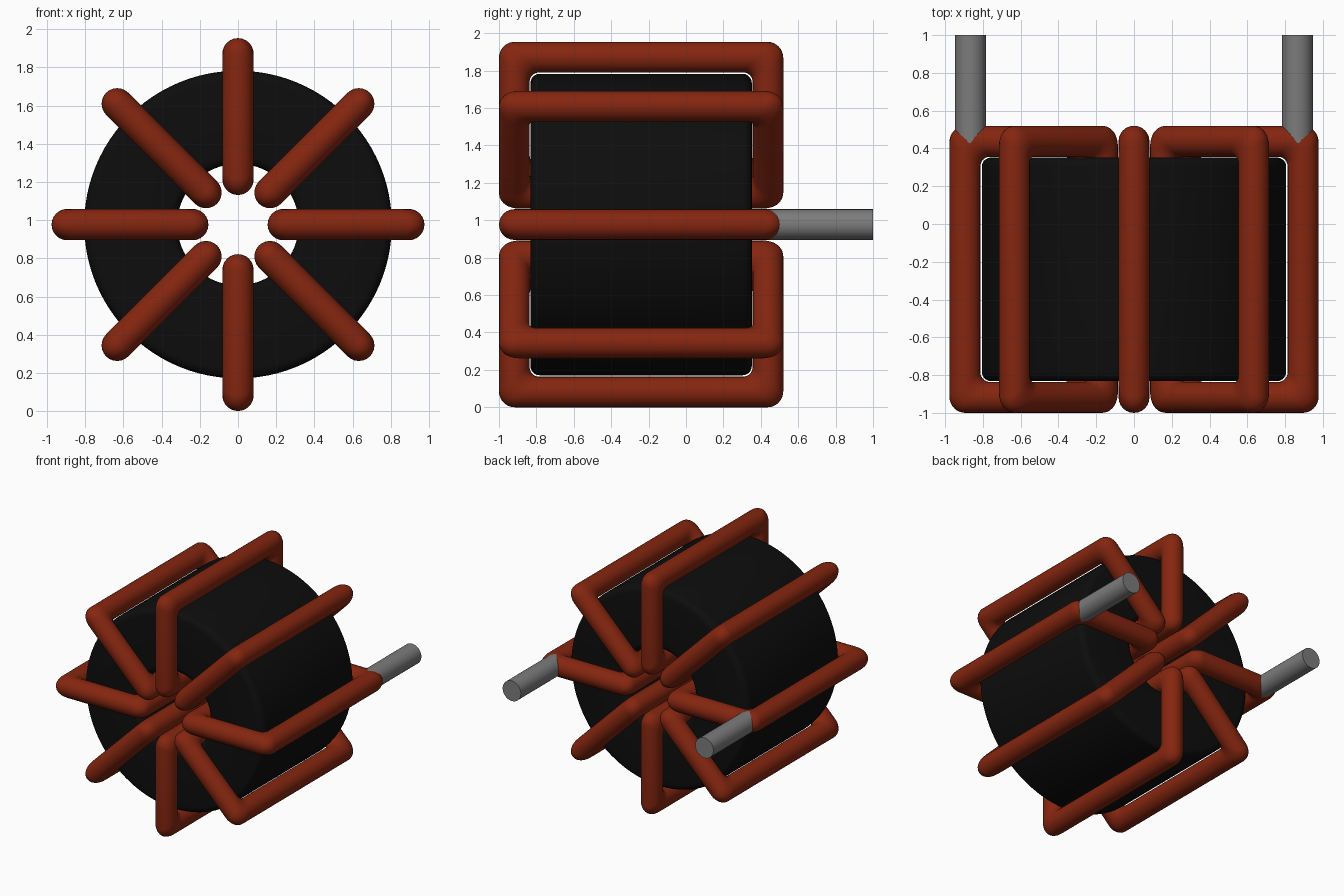
import bpy, bmesh, math
from mathutils import Vector, Matrix

if "Cube" in bpy.data.objects:
    bpy.data.objects.remove(bpy.data.objects["Cube"], do_unlink=True)

CZ = 0.977          # height of the ring axis
WIRE = 0.082        # wire radius
TURNS = 8


def material(name, rgb):
    m = bpy.data.materials.new(name)
    m.use_nodes = True
    m.diffuse_color = (*rgb, 1)
    bsdf = next(n for n in m.node_tree.nodes if n.type == 'BSDF_PRINCIPLED')
    bsdf.inputs["Base Color"].default_value = (*rgb, 1)
    bsdf.inputs["Roughness"].default_value = 0.6
    return m


copper = material("copper red", (0.235, 0.019, 0.005))
ferrite = material("ferrite black", (0.004, 0.004, 0.004))
tin = material("tinned grey", (0.2, 0.2, 0.2))


def rounded_rect(r0, r1, y0, y1, rad, steps=8):
    """Closed outline of (radius, y) points with filleted corners."""
    pts = []
    corners = [(r1 - rad, y1 - rad), (r0 + rad, y1 - rad),
               (r0 + rad, y0 + rad), (r1 - rad, y0 + rad)]
    for c, (cr, cy) in enumerate(corners):
        for k in range(steps + 1):
            a = math.pi / 2 * (c + k / steps)
            pts.append(Vector((cr + rad * math.cos(a), cy + rad * math.sin(a))))
    return pts


def closed_surface(name, rings, mat, angle=40):
    """Skin a closed loop of closed rings."""
    bm = bmesh.new()
    vs = [[bm.verts.new(p) for p in ring] for ring in rings]
    n, m = len(vs), len(vs[0])
    for i in range(n):
        for j in range(m):
            a, b = vs[i], vs[(i + 1) % n]
            bm.faces.new((a[j], b[j], b[(j + 1) % m], a[(j + 1) % m]))
    return finish(name, bm, mat, angle)


def finish(name, bm, mat, angle=40):
    bmesh.ops.recalc_face_normals(bm, faces=bm.faces)
    me = bpy.data.meshes.new(name)
    bm.to_mesh(me)
    bm.free()
    me.materials.append(mat)
    ob = bpy.data.objects.new(name, me)
    bpy.context.collection.objects.link(ob)
    bpy.ops.object.select_all(action='DESELECT')
    ob.select_set(True)
    bpy.context.view_layer.objects.active = ob
    bpy.ops.object.shade_smooth_by_angle(angle=math.radians(angle))
    return ob


# Ring core: rounded section turned around the y axis
section = rounded_rect(0.318, 0.806, -0.832, 0.352, 0.05, 5)
rings = []
for i in range(96):
    a = math.tau * i / 96
    rings.append([(p.x * math.cos(a), p.y, CZ + p.x * math.sin(a)) for p in section])
closed_surface("ring_core", rings, ferrite)

# Wire turns: round tube between an inner and an outer rounded outline
inner = rounded_rect(0.319, 0.813, -0.836, 0.356, 0.05)
outer = rounded_rect(0.155, 0.977, -1.0, 0.52, 0.085)
for t in range(TURNS):
    a = math.tau * t / TURNS
    radial = Vector((math.cos(a), 0, math.sin(a)))
    side = Vector((-math.sin(a), 0, math.cos(a)))
    rings = []
    for p, q in zip(inner, outer):
        mid, half = (p + q) / 2, (q - p) / 2
        ring = []
        for k in range(24):
            b = math.tau * k / 24
            s = mid + half * math.cos(b)
            ring.append(radial * s.x + Vector((0, s.y, CZ)) + side * WIRE * math.sin(b))
        rings.append(ring)
    closed_surface(f"wire_turn_{t + 1}", rings, copper, 60)

# Straight leads at the back
for name, x in (("left_lead", 0.865), ("right_lead", -0.865)):
    y0, y1 = 0.43, 1.0
    bm = bmesh.new()
    place = Matrix.Translation((x, (y0 + y1) / 2, CZ)) @ Matrix.Rotation(math.pi / 2, 4, 'X')
    bmesh.ops.create_cone(bm, cap_ends=True, segments=32, radius1=WIRE,
                          radius2=WIRE, depth=y1 - y0, matrix=place)
    finish(name, bm, tin)
